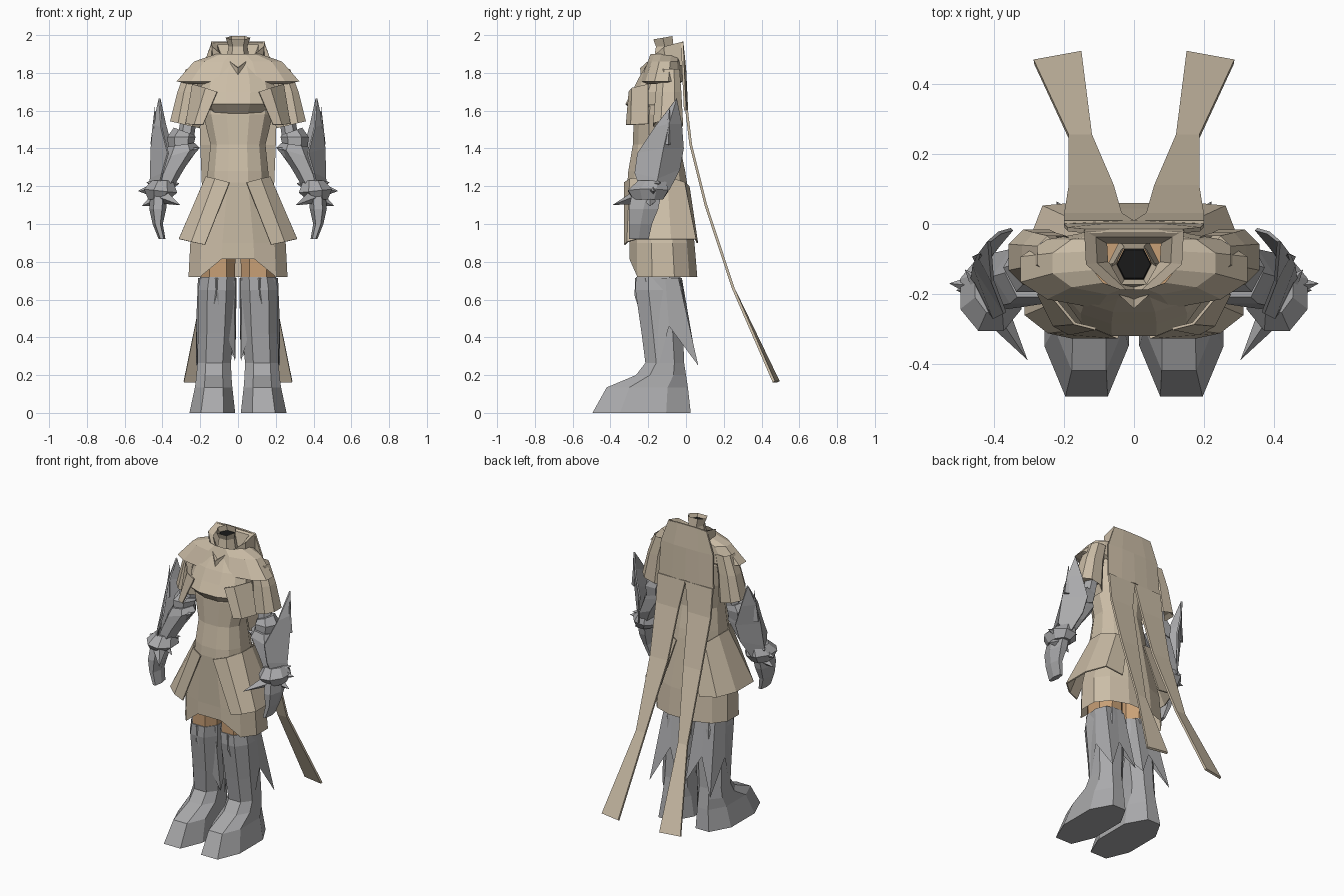
import bpy, bmesh, math
from mathutils import Vector


def material(name, rgb):
    m = bpy.data.materials.new(name)
    m.diffuse_color = (*rgb, 1)
    return m


CLOTH = material("tan cloth", (0.60, 0.51, 0.385))
STEEL = material("grey steel", (0.40, 0.40, 0.41))
SKIN = material("warm brown", (0.58, 0.35, 0.18))
DARK = material("dark hollow", (0.01, 0.01, 0.01))


def loft(name, rings, mat, closed=True, caps=(False, False), mirror=False, thick=0):
    """Skin equal-length rows of points; a one-point row becomes a tip."""
    bm = bmesh.new()
    rows = [[bm.verts.new(p) for p in r] for r in rings]
    for a, b in zip(rows, rows[1:]):
        n = len(a)
        for i in range(n if closed else n - 1):
            j = (i + 1) % n
            if len(b) == 1:
                bm.faces.new((a[i], a[j], b[0]))
            else:
                bm.faces.new((a[i], a[j], b[j], b[i]))
    if caps[0]:
        bm.faces.new(rows[0][::-1])
    if caps[1]:
        bm.faces.new(rows[-1])
    bmesh.ops.recalc_face_normals(bm, faces=bm.faces[:])
    me = bpy.data.meshes.new(name)
    bm.to_mesh(me)
    bm.free()
    ob = bpy.data.objects.new(name, me)
    bpy.context.collection.objects.link(ob)
    me.materials.append(mat)
    if thick:
        s = ob.modifiers.new("thickness", 'SOLIDIFY')
        s.thickness, s.offset = thick, 0
    if mirror:
        ob.modifiers.new("mirror", 'MIRROR')
    return ob


def oval(z, rx, yf, yb, n=12, cx=0, power=0.85, tilt=0):
    """Boxy horizontal ring, from front yf to back yb; tilt lifts its outer side."""
    pts = []
    for i in range(n):
        a = 2 * math.pi * (i + 0.5) / n - math.pi / 2
        c, s = (math.copysign(abs(v) ** power, v) for v in (math.cos(a), math.sin(a)))
        pts.append((cx + rx * c, (yf + yb) / 2 + (yb - yf) / 2 * s, z + tilt * c))
    return pts


def spike(name, base, tip, r, mat=STEEL):
    """Four-sided spike from base to tip."""
    b, t = Vector(base), Vector(tip)
    q = (t - b).to_track_quat('Z', 'Y')
    ring = [b + q @ Vector((r * math.cos(k * math.pi / 2), r * math.sin(k * math.pi / 2), 0))
            for k in range(4)]
    loft(name, [ring, [t]], mat, caps=(True, False), mirror=True)


# Tunic, with the hem raised at the front centre
rows = [(0.72, 0.27, -0.305, 0.065), (0.9, 0.26, -0.305, 0.05), (1.22, 0.17, -0.315, 0.01),
        (1.28, 0.165, -0.31, 0.0), (1.42, 0.15, -0.285, -0.03), (1.58, 0.19, -0.28, -0.03),
        (1.72, 0.2, -0.26, -0.025), (1.86, 0.12, -0.2, -0.03)]
rings = [oval(*r) for r in rows]
rings[0] = [(x, y, 0.815 if y < -0.27 and abs(x) < 0.12 else z) for x, y, z in rings[0]]
loft("tunic", rings, CLOTH)

# Bodice with an overhanging lower edge
loft("bodice", [oval(1.86, 0.13, -0.2, -0.03), oval(1.77, 0.19, -0.255, -0.03),
                oval(1.70, 0.205, -0.29, -0.03), oval(1.635, 0.2, -0.325, -0.03),
                oval(1.585, 0.16, -0.28, -0.04)], CLOTH)
loft("chest_drape", [[(0.11, -0.30, 1.70), (0.17, -0.285, 1.72), (0.24, -0.2, 1.74)],
                     [(0.185, -0.315, 1.525), (0.23, -0.29, 1.525), (0.275, -0.2, 1.53)]],
     CLOTH, closed=False, mirror=True, thick=0.008)

# Split overskirt wrapping each side
loft("overskirt",
     [[(0.045, -0.325, 1.22), (0.12, -0.295, 1.24), (0.168, -0.2, 1.25),
       (0.168, -0.1, 1.25), (0.13, -0.01, 1.22), (0.06, 0.015, 1.2)],
      [(0.175, -0.325, 0.89), (0.245, -0.31, 0.905), (0.31, -0.26, 0.92),
       (0.31, -0.08, 0.92), (0.26, 0.05, 0.92), (0.14, 0.06, 0.9)]],
     CLOTH, closed=False, mirror=True, thick=0.008)

# Shoulder cape and flared sleeves
loft("shoulder_cape", [oval(1.90, 0.12, -0.19, -0.02), oval(1.86, 0.24, -0.205, -0.02),
                       oval(1.755, 0.335, -0.245, -0.015), oval(1.74, 0.26, -0.22, -0.03)], CLOTH)
loft("sleeve", [oval(1.82, 0.06, -0.15, -0.03, 8, 0.22), oval(1.7, 0.07, -0.165, -0.02, 8, 0.255),
                oval(1.525, 0.085, -0.18, -0.01, 8, 0.28, tilt=0.02),
                oval(1.56, 0.06, -0.15, -0.03, 8, 0.275)],
     CLOTH, caps=(False, True), mirror=True)


# Folded collar with a low front point
def collar_ring(scale, back, side, front):
    pts = [(-0.14, -0.02, back), (0.14, -0.02, back), (0.135, -0.115, side),
           (0, -0.24, front), (-0.135, -0.115, side)]
    return [(x * scale, (y + 0.1) * scale - 0.1, z) for x, y, z in pts]


loft("collar", [collar_ring(0.98, 1.84, 1.83, 1.76), collar_ring(1.02, 1.965, 1.94, 1.825),
                collar_ring(0.78, 1.95, 1.915, 1.83), collar_ring(0.55, 1.86, 1.84, 1.80)], CLOTH)
loft("neck", [oval(1.80, 0.075, -0.19, -0.04, 6), oval(1.94, 0.05, -0.165, -0.06, 6),
              [(x, y, z + 0.17 * (y + 0.07)) for x, y, z in oval(1.995, 0.065, -0.18, -0.065, 6)]],
     CLOTH)
loft("neck_hollow", [oval(1.955, 0.05, -0.165, -0.065, 6), oval(1.96, 0.047, -0.16, -0.07, 6)],
     DARK, caps=(True, True))

# Back cape dividing into two long tails
loft("back_cape", [[(0, -0.02, 1.965), (0.07, -0.02, 1.965), (0.14, -0.02, 1.96)],
                   [(0, -0.005, 1.82), (0.09, -0.005, 1.82), (0.19, -0.015, 1.82)],
                   [(0, 0.005, 1.61), (0.1, 0.0, 1.6), (0.2, -0.005, 1.6)]],
     CLOTH, closed=False, mirror=True, thick=0.012)
tail = [(0.0, 0.2, 0.003, 1.605), (0.035, 0.2, 0.025, 1.42), (0.058, 0.187, 0.105, 1.1),
        (0.12, 0.187, 0.25, 0.66)]
loft("cape_tail", [[(a, y, z), (b, y, z)] for a, b, y, z in tail] +
     [[(0.15, 0.49, 0.165), (0.287, 0.465, 0.165)]], CLOTH, closed=False, mirror=True, thick=0.014)


# Arms: centre, radii per ring
def limb(name, rows, n=6):
    loft(name, [oval(z, rx, y - ry, y + ry, n, x, 1, t) for x, y, z, rx, ry, t in rows],
         STEEL, caps=(True, True), mirror=True)


limb("upper_arm", [(0.25, -0.09, 1.62, 0.04, 0.045, 0), (0.28, -0.11, 1.44, 0.045, 0.05, 0)])
limb("elbow_cuff", [(0.285, -0.115, 1.49, 0.055, 0.06, 0.02), (0.30, -0.125, 1.46, 0.075, 0.08, 0.0),
                    (0.30, -0.13, 1.40, 0.065, 0.075, -0.02)])
limb("forearm", [(0.30, -0.14, 1.42, 0.07, 0.08, -0.01), (0.305, -0.15, 1.375, 0.10, 0.09, -0.03),
                 (0.36, -0.16, 1.27, 0.08, 0.09, -0.03), (0.40, -0.18, 1.18, 0.055, 0.075, -0.01)])
limb("wrist_guard", [(0.40, -0.18, 1.23, 0.06, 0.08, 0), (0.41, -0.2, 1.175, 0.095, 0.115, 0.01),
                     (0.42, -0.2, 1.13, 0.06, 0.085, 0)], 8)
limb("hand", [(0.42, -0.21, 1.15, 0.045, 0.09, 0), (0.425, -0.225, 1.08, 0.045, 0.09, 0),
              (0.425, -0.24, 1.0, 0.027, 0.07, 0), (0.402, -0.25, 0.92, 0.018, 0.06, 0)])
loft("forearm_blade", [
    [(0.42, -0.24, 1.18), (0.468, -0.17, 1.18), (0.41, -0.09, 1.18)],
    [(0.40, -0.27, 1.27), (0.462, -0.15, 1.24), (0.37, -0.035, 1.29)],
    [(0.37, -0.255, 1.375), (0.458, -0.12, 1.4), (0.35, -0.015, 1.4)],
    [(0.405, -0.165, 1.51), (0.445, -0.09, 1.53), (0.385, -0.025, 1.53)],
    [(0.415, -0.05, 1.665)]], STEEL, closed=False, mirror=True, thick=0.01)
spike("thumb", (0.385, -0.27, 1.14), (0.305, -0.39, 1.10), 0.035)
for base, tip, r in [((0.445, -0.10, 1.42), (0.44, -0.085, 1.625), 0.02),
                     ((0.43, -0.18, 1.18), (0.53, -0.17, 1.175), 0.045),
                     ((0.43, -0.19, 1.13), (0.51, -0.19, 1.095), 0.04),
                     ((0.43, -0.19, 1.21), (0.485, -0.13, 1.22), 0.035),
                     ((0.38, -0.17, 1.20), (0.31, -0.16, 1.215), 0.04),
                     ((0.39, -0.2, 1.15), (0.335, -0.21, 1.10), 0.035),
                     ((0.30, -0.17, 1.36), (0.2, -0.19, 1.405), 0.05)]:
    spike("gauntlet_spike", base, tip, r)


# Boots: eight-sided sections with a flat toe
def section(z, x0, x1, yf, yb):
    shape = [(0.25, 0), (0.75, 0), (1, 0.28), (1, 0.75), (0.7, 1), (0.3, 1), (0, 0.75), (0, 0.28)]
    return [(x0 + (x1 - x0) * u, yf + (yb - yf) * v, z) for u, v in shape]


loft("boot", [section(0, 0.015, 0.257, -0.495, 0.025), section(0.135, 0.03, 0.228, -0.42, 0.01),
              section(0.2, 0.035, 0.22, -0.265, 0.0), section(0.265, 0.037, 0.215, -0.215, -0.01),
              section(0.42, 0.025, 0.212, -0.235, -0.015), section(0.65, 0.012, 0.212, -0.268, -0.02),
              section(0.72, 0.012, 0.2, -0.265, -0.03)],
     STEEL, caps=(True, True), mirror=True)
loft("thigh", [section(0.70, 0.016, 0.195, -0.26, -0.035), section(0.95, 0.012, 0.2, -0.26, -0.03)],
     SKIN, caps=(True, True), mirror=True)

# Pointed greave skirt around each boot
points = [(0.115, -0.272, 0.62), (0.215, -0.15, 0.23), (0.222, -0.09, 0.46), (0.222, 0.065, 0.25),
          (0.115, 0.0, 0.47), (0.03, 0.05, 0.3), (0.01, -0.09, 0.46), (0.015, -0.16, 0.27)]
tops = [(0.115, -0.27), (0.195, -0.215), (0.212, -0.11), (0.185, -0.04),
        (0.115, -0.022), (0.045, -0.04), (0.008, -0.11), (0.02, -0.215)]
loft("greave_points", [[(x, y, 0.715) for x, y in tops], points], STEEL, mirror=True)
